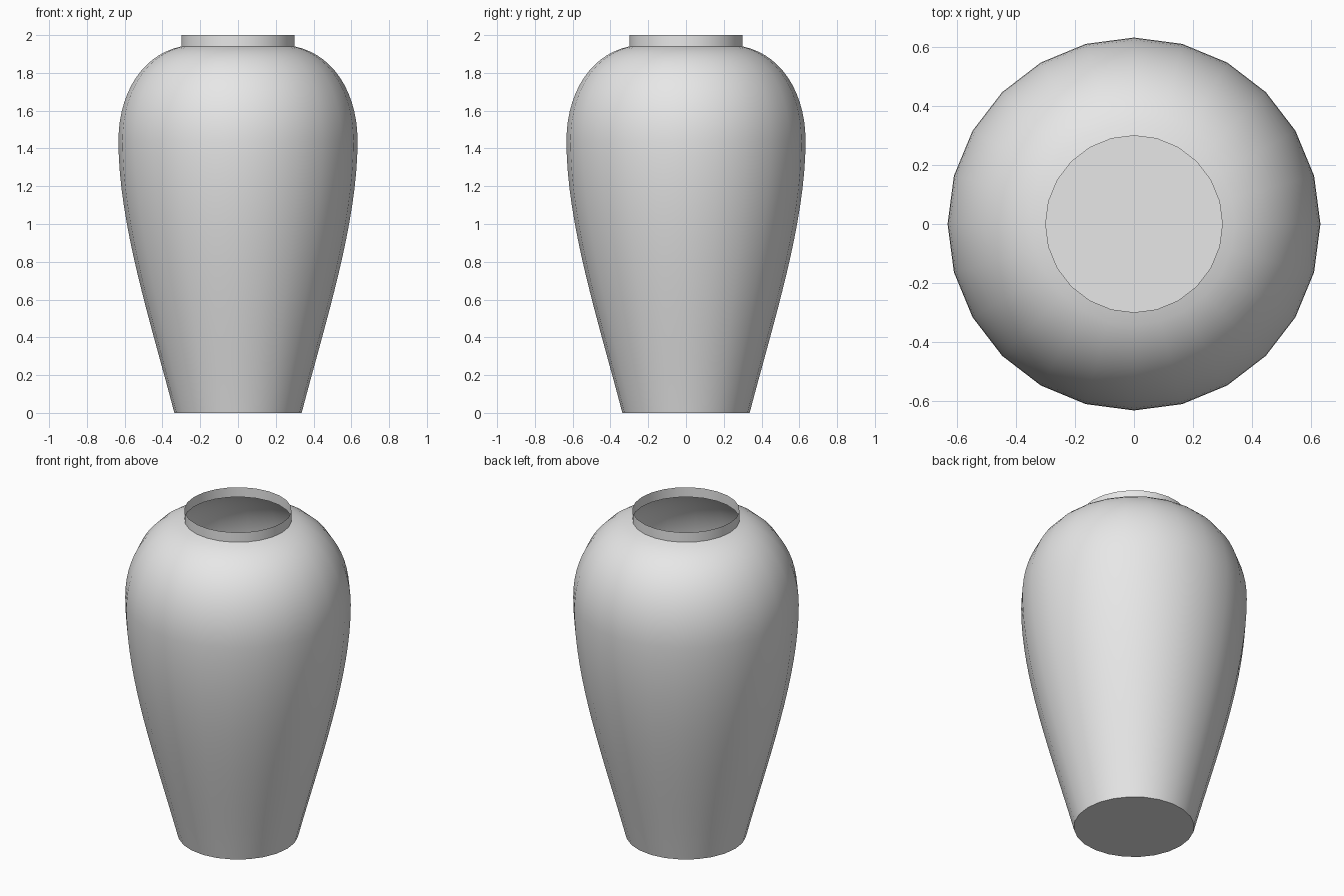
import bpy
import bmesh
import math
from mathutils import Vector
from mathutils.geometry import interpolate_bezier

SIDES = 24

# Remove the default cube
cube = bpy.data.objects.get("Cube")
if cube:
    bpy.data.objects.remove(cube, do_unlink=True)

# Glaze colour
GREY = (0.8, 0.8, 0.8, 1.0)
glaze = bpy.data.materials.new("plain_grey")
glaze.use_nodes = True
glaze.diffuse_color = GREY
for node in glaze.node_tree.nodes:
    if node.type == 'BSDF_PRINCIPLED':
        node.inputs["Base Color"].default_value = GREY


def bezier(points, count):
    return interpolate_bezier(*[Vector((r, z, 0)) for r, z in points], count)


# Profile of (radius, height): tapering body, round shoulder, straight neck
body = bezier([(0.337, 0), (0.462, 0.48), (0.633, 1.0), (0.633, 1.44)], 17)
shoulder = bezier([(0.633, 1.44), (0.633, 1.70), (0.5, 1.9), (0.3, 1.94)], 15)
neck = [Vector((0.3, 2.0, 0))]
profile = list(body) + list(shoulder)[1:] + neck

# Revolve the profile into a thin open-topped shell with a flat base
bm = bmesh.new()
rings = []
for p in profile:
    ring = []
    for i in range(SIDES):
        a = math.tau * i / SIDES
        ring.append(bm.verts.new((p.x * math.cos(a), p.x * math.sin(a), p.y)))
    rings.append(ring)
for low, high in zip(rings, rings[1:]):
    for i in range(SIDES):
        j = (i + 1) % SIDES
        bm.faces.new((low[i], low[j], high[j], high[i]))
bm.faces.new(reversed(rings[0]))

mesh = bpy.data.meshes.new("vase")
bm.to_mesh(mesh)
bm.free()
mesh.materials.append(glaze)
vase = bpy.data.objects.new("vase", mesh)
bpy.context.collection.objects.link(vase)

# Smooth walls, crisp base and neck edges
bpy.ops.object.select_all(action='DESELECT')
vase.select_set(True)
bpy.context.view_layer.objects.active = vase
bpy.ops.object.shade_smooth_by_angle(angle=math.radians(30))
